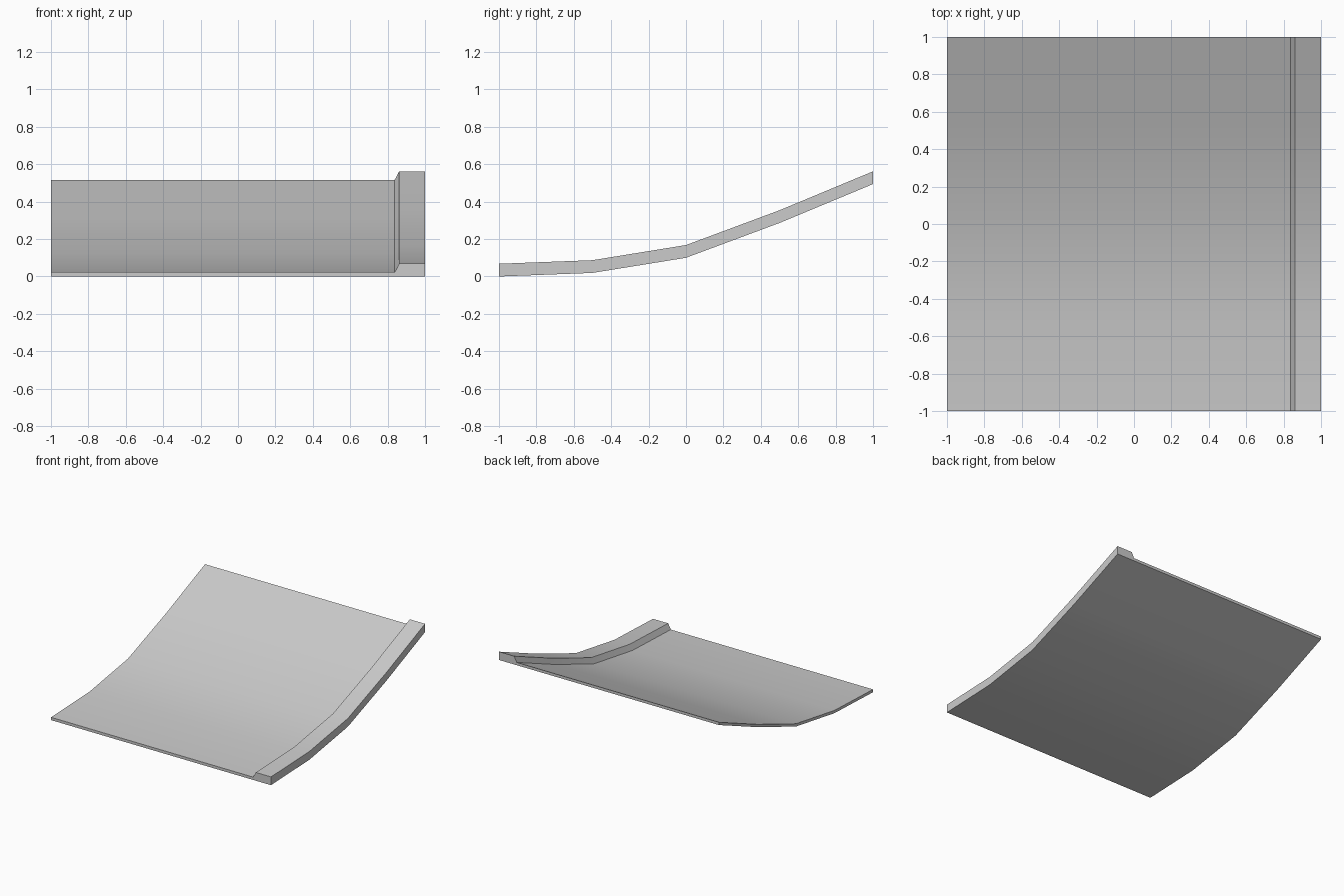
import bpy, bmesh, math

cube = bpy.data.objects.get("Cube")
if cube:
    bpy.data.objects.remove(cube, do_unlink=True)

grey = bpy.data.materials.new("concrete grey")
grey.use_nodes = True
colour = (0.6, 0.6, 0.6, 1)
grey.diffuse_color = colour
grey.node_tree.nodes["Principled BSDF"].inputs["Base Color"].default_value = colour

# Cross-section (x, z): thin slab with a raised, bevelled kerb on the left
SECTION = [(-1, 0), (1, 0), (1, 0.068), (0.862, 0.068), (0.838, 0.023), (-1, 0.023)]
# Rising curve of the underside (y, z)
PATH = [(-1, 0), (-0.5, 0.019), (0, 0.1), (0.5, 0.286), (1, 0.494)]

# Sweep the section along the curve
bm = bmesh.new()
rings = [[bm.verts.new((x, y, z + rise)) for x, z in SECTION] for y, rise in PATH]
n = len(SECTION)
for a, b in zip(rings, rings[1:]):
    for i in range(n):
        j = (i + 1) % n
        bm.faces.new((a[i], a[j], b[j], b[i]))

# Close both ends
bm.faces.new(rings[0])
bm.faces.new(rings[-1])
bmesh.ops.recalc_face_normals(bm, faces=bm.faces)

mesh = bpy.data.meshes.new("curved_ramp_with_kerb")
bm.to_mesh(mesh)
bm.free()
mesh.materials.append(grey)
ramp = bpy.data.objects.new("curved_ramp_with_kerb", mesh)
bpy.context.collection.objects.link(ramp)

# Smooth along the curve, sharp at the kerb and edges
bpy.ops.object.select_all(action="DESELECT")
ramp.select_set(True)
bpy.context.view_layer.objects.active = ramp
bpy.ops.object.shade_smooth_by_angle(angle=math.radians(30))
